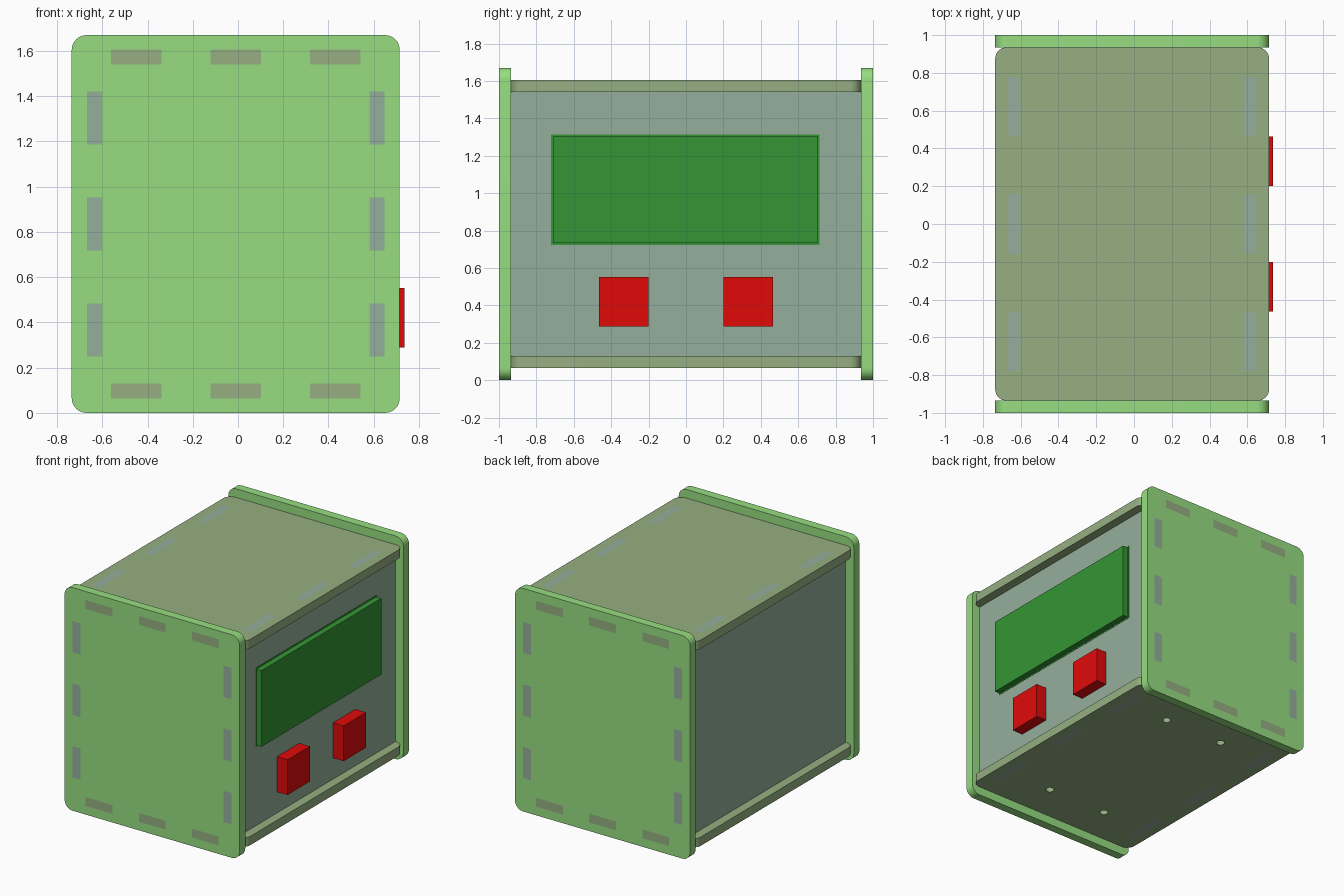
import bpy, bmesh
from math import sin, cos, pi, radians

if "Cube" in bpy.data.objects:
    bpy.data.objects.remove(bpy.data.objects["Cube"])

T = 0.066            # sheet thickness
CX = -0.01           # centre of the box in x
HW, HH, HY = 0.725, 0.835, 0.935   # panel half width, half height, inner half depth
SIDE_X, DECK_Z = 0.625, 0.7375     # sheet centre offsets from the box centre
TABS_Y, TABS_Z, TABS_X = (0.623, 0.311), (0.468, 0.234), (0.44, 0.222)  # pitch, width


def material(name, rgb):
    m = bpy.data.materials.new(name)
    m.diffuse_color = (*rgb, 1)
    m.use_nodes = True
    m.node_tree.nodes["Principled BSDF"].inputs["Base Color"].default_value = m.diffuse_color
    return m


END = material("light_green", (0.31, 0.73, 0.22))
DECK = material("olive", (0.30, 0.43, 0.22))
SIDE = material("grey_green", (0.30, 0.43, 0.33))
SCREEN = material("screen_green", (0.035, 0.30, 0.035))
RED = material("red", (0.75, 0.003, 0.003))


def outline(hw, hh, r=0, tabs_u=None, tabs_v=None):
    """Rectangle with round corners and three tabs along chosen edge pairs."""
    pts = []
    for k in range(4):
        L, D = (hw, hh) if k % 2 == 0 else (hh, hw)
        tabs = (tabs_u, tabs_v)[k % 2]
        side = [(-L, -D)]
        if r:
            side = [(-L + r + r * cos(pi + i * pi / 16), -D + r + r * sin(pi + i * pi / 16))
                    for i in range(9)]
        if tabs:
            pitch, w = tabs
            for c in (-pitch, 0, pitch):
                a, b = c - w / 2, c + w / 2
                side += [(a, -D), (a, -D - T), (b, -D - T), (b, -D)]
        ca, sa = (1, 0, -1, 0)[k], (0, 1, 0, -1)[k]
        pts += [(x * ca - y * sa, x * sa + y * ca) for x, y in side]
    return pts


def rect(u, v, w, h):
    return [(u + x, v + y) for x, y in outline(w / 2, h / 2)]


def circle(u, v, r):
    return [(u + r * cos(i * pi / 12), v + r * sin(i * pi / 12)) for i in range(24)]


def panel(name, loops, mat, loc, rot=(0, 0, 0)):
    """Sheet cut from an outer loop and hole loops."""
    cu = bpy.data.curves.new(name + "_profile", 'CURVE')
    cu.dimensions, cu.fill_mode, cu.extrude = '2D', 'BOTH', T / 2
    for loop in loops:
        s = cu.splines.new('POLY')
        s.points.add(len(loop) - 1)
        for p, (x, y) in zip(s.points, loop):
            p.co = (x, y, 0, 1)
        s.use_cyclic_u = True
    tmp = bpy.data.objects.new(name + "_tmp", cu)
    bpy.context.collection.objects.link(tmp)
    dg = bpy.context.evaluated_depsgraph_get()
    me = bpy.data.meshes.new_from_object(tmp.evaluated_get(dg))
    bpy.data.objects.remove(tmp)
    bm = bmesh.new()
    bm.from_mesh(me)
    bmesh.ops.remove_doubles(bm, verts=bm.verts, dist=1e-5)
    bmesh.ops.recalc_face_normals(bm, faces=bm.faces)
    bm.to_mesh(me)
    bm.free()
    me.name = name
    me.materials.clear()
    me.materials.append(mat)
    ob = bpy.data.objects.new(name, me)
    bpy.context.collection.objects.link(ob)
    ob.location, ob.rotation_euler = loc, [radians(a) for a in rot]
    bpy.ops.object.select_all(action='DESELECT')
    ob.select_set(True)
    bpy.context.view_layer.objects.active = ob
    bpy.ops.object.shade_smooth_by_angle(angle=radians(30))


def box(name, x, y, z, mat):
    bpy.ops.mesh.primitive_cube_add(size=1, location=[sum(a) / 2 for a in (x, y, z)])
    ob = bpy.context.object
    ob.name = name
    ob.scale = [a[1] - a[0] for a in (x, y, z)]
    ob.data.materials.append(mat)


# Front and back end panels with slots for the tabs
slots = []
for s in (-1, 1):
    for k in (-1, 0, 1):
        slots.append(rect(s * SIDE_X, k * TABS_Z[0], T, TABS_Z[1]))
        slots.append(rect(k * TABS_X[0], s * DECK_Z, TABS_X[1], T))
for name, s in (("front_panel", -1), ("back_panel", 1)):
    panel(name, [outline(HW, HH, 0.065)] + slots, END, (CX, s * (HY + T / 2), HH), (90, 0, 0))

# Top and bottom panels; the bottom has four screw holes
slots = [rect(s * SIDE_X, k * TABS_Y[0], T, TABS_Y[1]) for s in (-1, 1) for k in (-1, 0, 1)]
deck = [outline(HW, HY, 0.06, tabs_u=TABS_X)] + slots
holes = [circle(x, y, 0.03) for x in (-0.25, 0.25) for y in (-0.645, 0.645)]
panel("top_panel", deck, DECK, (CX, 0, HH + DECK_Z))
panel("bottom_panel", deck + holes, DECK, (CX, 0, HH - DECK_Z))

# Tabbed side panels; the right one has a display window
side = outline(HY, DECK_Z - T / 2, 0, TABS_Y, TABS_Z)
window = rect(-0.003, 1.0175 - HH, 1.436, 0.59)
panel("left_panel", [side], SIDE, (CX - SIDE_X, 0, HH), (90, 0, 90))
panel("right_panel", [side, window], SIDE, (CX + SIDE_X, 0, HH), (90, 0, 90))

# Display filling the window, and two push buttons
face = CX + SIDE_X + T / 2
box("display_frame", (face - T, face + 0.002), (-0.721, 0.715), (0.7225, 1.3125), SCREEN)
box("display_screen", (face - 0.02, face + 0.045), (-0.711, 0.705), (0.7325, 1.3025), SCREEN)
for name, y in (("front_button", -0.332), ("back_button", 0.332)):
    box(name, (face - 0.03, 0.735), (y - 0.132, y + 0.132), (0.288, 0.552), RED)
